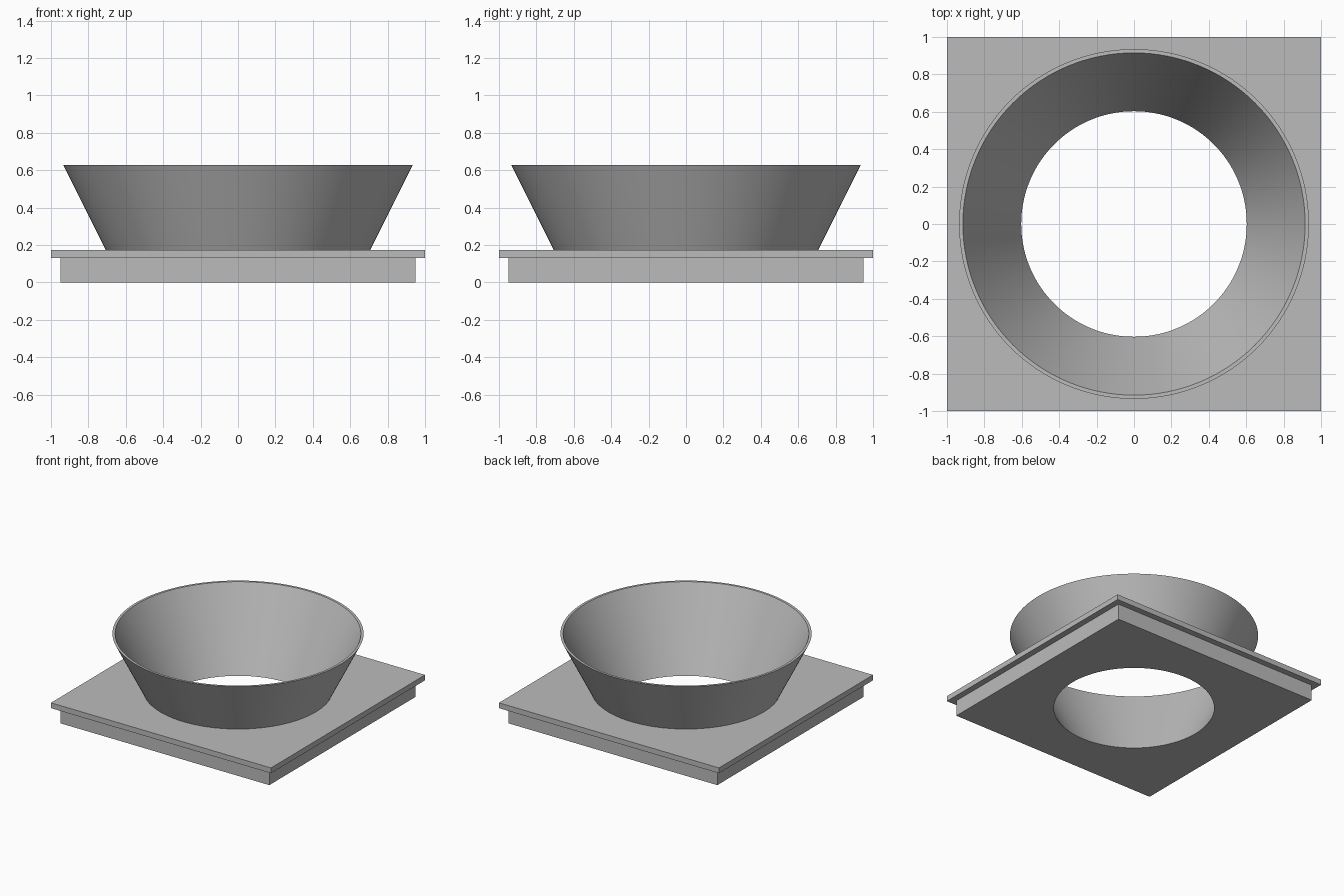
import bpy
import bmesh
from math import cos, sin, tau

old = bpy.data.objects.get("Cube")
if old:
    bpy.data.objects.remove(old)

SEGMENTS = 128  # multiple of 8, so the square rings get exact corners


def ring(bm, kind, size, z):
    """Closed ring of vertices, either round or square."""
    verts = []
    for i in range(SEGMENTS):
        a = tau * i / SEGMENTS
        c, s = cos(a), sin(a)
        k = size / max(abs(c), abs(s)) if kind == "square" else size
        verts.append(bm.verts.new((c * k, s * k, z)))
    return verts


# Closed section: lower block, overhanging flange, flared collar, tapered bore
section = [
    ("round", 0.603, 0.0),
    ("square", 0.95, 0.0),
    ("square", 0.95, 0.13),
    ("square", 1.0, 0.13),
    ("square", 1.0, 0.174),
    ("round", 0.708, 0.174),
    ("round", 0.935, 0.628),
    ("round", 0.915, 0.628),
]

bm = bmesh.new()
rings = [ring(bm, *step) for step in section]
for lower, upper in zip(rings, rings[1:] + rings[:1]):
    for i in range(SEGMENTS):
        j = (i + 1) % SEGMENTS
        bm.faces.new((lower[i], lower[j], upper[j], upper[i]))
bmesh.ops.recalc_face_normals(bm, faces=bm.faces)

mesh = bpy.data.meshes.new("flanged_funnel")
bm.to_mesh(mesh)
bm.free()
funnel = bpy.data.objects.new("flanged_funnel", mesh)
bpy.context.collection.objects.link(funnel)

# Single grey finish
grey = bpy.data.materials.new("light_grey")
grey.use_nodes = True
colour = (0.5, 0.5, 0.5, 1.0)
grey.diffuse_color = colour
grey.node_tree.nodes["Principled BSDF"].inputs["Base Color"].default_value = colour
mesh.materials.append(grey)

# Smooth round walls, sharp rims and corners
bpy.ops.object.select_all(action="DESELECT")
funnel.select_set(True)
bpy.context.view_layer.objects.active = funnel
bpy.ops.object.shade_smooth_by_angle(angle=0.52)
